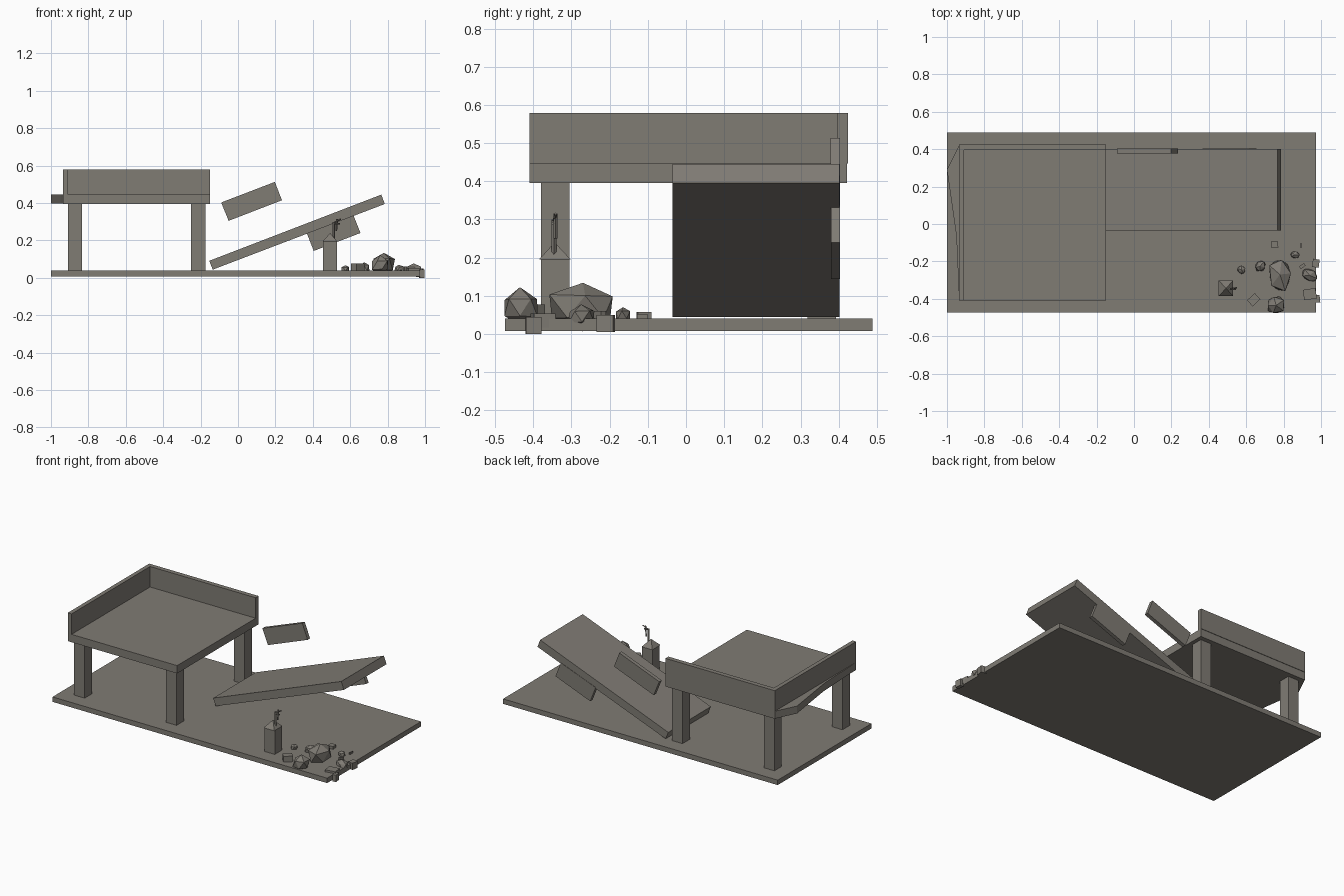
import bpy, bmesh, math, random
from mathutils import Vector, Matrix

if "Cube" in bpy.data.objects:
    bpy.data.objects.remove(bpy.data.objects["Cube"])

random.seed(4)
concrete = bpy.data.materials.new("grey concrete")
concrete.diffuse_color = (0.215, 0.2, 0.175, 1)
concrete.use_nodes = True
concrete.node_tree.nodes["Principled BSDF"].inputs["Base Color"].default_value = concrete.diffuse_color


def finish(name, bm):
    bmesh.ops.recalc_face_normals(bm, faces=bm.faces[:])
    me = bpy.data.meshes.new(name)
    bm.to_mesh(me)
    bm.free()
    me.materials.append(concrete)
    ob = bpy.data.objects.new(name, me)
    bpy.context.collection.objects.link(ob)
    return ob


def box(name, x0, x1, y0, y1, z0, z1):
    bm = bmesh.new()
    m = Matrix.Translation(((x0+x1)/2, (y0+y1)/2, (z0+z1)/2)) @ \
        Matrix.Diagonal((x1-x0, y1-y0, z1-z0, 1))
    bmesh.ops.create_cube(bm, size=1, matrix=m)
    return finish(name, bm)


def prism(name, pts, offset):
    """Extrude a closed outline of 3D points along offset."""
    bm = bmesh.new()
    f = bm.faces.new([bm.verts.new(p) for p in pts])
    r = bmesh.ops.extrude_face_region(bm, geom=[f], use_keep_orig=True)
    bmesh.ops.translate(bm, vec=offset,
                        verts=[v for v in r["geom"] if isinstance(v, bmesh.types.BMVert)])
    return finish(name, bm)


def side_prism(name, xz, y0, y1):
    return prism(name, [(x, y0, z) for x, z in xz], (0, y1-y0, 0))


def chunk(name, loc, size, cube=False, spin=0.0):
    """Rubble: faceted boulder or small block, size = half extents."""
    bm = bmesh.new()
    if cube:
        bmesh.ops.create_cube(bm, size=2)
    else:
        bmesh.ops.create_icosphere(bm, subdivisions=1, radius=1)
        for v in bm.verts:
            v.co *= random.uniform(0.85, 1.08)
    m = Matrix.Translation(loc) @ Matrix.Rotation(spin, 4, 'Z') @ Matrix.Diagonal((*size, 1))
    bm.transform(m)
    return finish(name, bm)


def rod(name, a, b, t=0.004):
    a, b = Vector(a), Vector(b)
    d = b - a
    bm = bmesh.new()
    bmesh.ops.create_cone(bm, cap_ends=True, segments=4, radius1=t, radius2=t, depth=d.length)
    bm.transform(Matrix.Translation((a+b)/2) @ d.to_track_quat('Z', 'Y').to_matrix().to_4x4())
    return finish(name, bm)


# ground plate
box("base_plate", -1, 0.972, -0.474, 0.488, 0.008, 0.04)

# standing deck with parapets and pillars
box("deck", -0.935, -0.15, -0.41, 0.422, 0.395, 0.446)
box("back_parapet", -0.935, -0.15, 0.395, 0.425, 0.446, 0.579)
box("left_parapet", -0.935, -0.908, -0.41, 0.395, 0.446, 0.579)
for i, x in enumerate((-0.91, -0.25)):
    for j, y in enumerate((-0.38, 0.318)):
        box(f"pillar_{i}{j}", x, x+0.075, y, y+0.075, 0.04, 0.395)

# broken lip on the left edge
prism("broken_edge", [(-0.935, 0.422, 0.397), (-1, 0.29, 0.397), (-0.95, -0.06, 0.397),
                      (-0.935, -0.405, 0.397)], (0, 0, 0.048))

# collapsed slab and parapet fragments, all tilted alike
side_prism("fallen_slab", [(-0.154, 0.091), (-0.135, 0.044), (0.785, 0.395), (0.766, 0.445)], -0.035, 0.402)
side_prism("upper_fragment", [(-0.09, 0.403), (-0.05, 0.305), (0.235, 0.415), (0.197, 0.513)], 0.378, 0.403)
side_prism("lower_fragment", [(0.366, 0.243), (0.405, 0.144), (0.655, 0.24), (0.616, 0.337)], 0.38, 0.404)

# snapped pillar with jagged tip and bent reinforcing rods
box("broken_pillar", 0.455, 0.53, -0.38, -0.305, 0.04, 0.195)
bm = bmesh.new()
base = [bm.verts.new(p) for p in ((0.453, -0.385, 0.195), (0.53, -0.385, 0.195),
                                  (0.53, -0.302, 0.195), (0.453, -0.302, 0.195))]
tip = bm.verts.new((0.492, -0.344, 0.24))
bm.faces.new(base)
for i in range(4):
    bm.faces.new((base[i], base[(i+1) % 4], tip))
finish("jagged_tip", bm)
for k, (a, b, t) in enumerate([((0.512, -0.346, 0.2), (0.512, -0.346, 0.30), 0.007),
                               ((0.512, -0.346, 0.295), (0.55, -0.341, 0.315), 0.004),
                               ((0.525, -0.342, 0.25), (0.53, -0.342, 0.315), 0.005),
                               ((0.512, -0.35, 0.29), (0.545, -0.35, 0.29), 0.004)]):
    rod(f"rebar_{k}", a, b, t)

# rubble pile: (x, y, z, half sizes, is_block, spin)
rubble = [
    (0.78, -0.27, 0.07, (0.068, 0.1, 0.07), False, 0.1),
    (0.76, -0.435, 0.068, (0.055, 0.052, 0.052), False, 0.6),
    (0.575, -0.245, 0.047, (0.024, 0.025, 0.022), False, 0.3),
    (0.675, -0.225, 0.055, (0.034, 0.03, 0.032), False, 0.9),
    (0.86, -0.165, 0.05, (0.022, 0.028, 0.022), False, 1.2),
    (0.94, -0.275, 0.045, (0.052, 0.036, 0.035), False, -0.4),
    (0.64, -0.405, 0.045, (0.028, 0.022, 0.032), True, 0.75),
    (0.94, -0.375, 0.035, (0.034, 0.028, 0.018), True, 0.15),
    (0.752, -0.11, 0.043, (0.018, 0.018, 0.015), True, 0.1),
    (0.972, -0.21, 0.027, (0.018, 0.022, 0.022), True, -0.15),
    (0.982, -0.4, 0.022, (0.012, 0.02, 0.022), True, 0.1),
    (0.892, -0.115, 0.04, (0.003, 0.014, 0.012), True, 0.0),
    (0.9, -0.225, 0.046, (0.016, 0.008, 0.014), True, 0.6),
]
for i, (x, y, z, s, block, spin) in enumerate(rubble):
    chunk(f"rubble_{i}", (x, y, z), s, block, spin)
